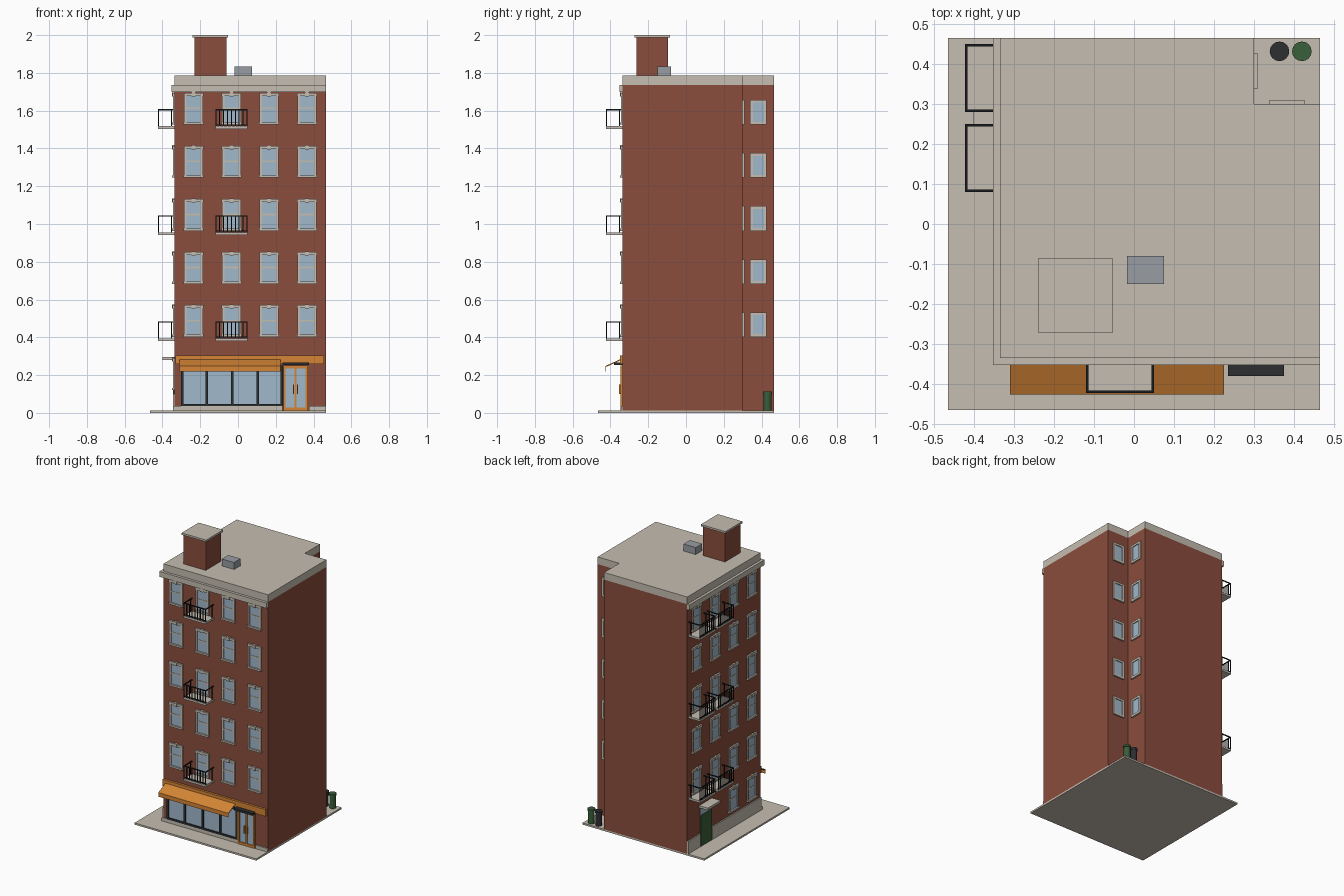
import bpy, bmesh, math
from mathutils import Vector, Matrix

if "Cube" in bpy.data.objects:
    bpy.data.objects.remove(bpy.data.objects["Cube"])


def material(name, r, g, b):
    m = bpy.data.materials.new(name)
    lin = [((c / 255 + 0.055) / 1.055) ** 2.4 for c in (r, g, b)]
    m.diffuse_color = (*lin, 1)
    m.use_nodes = True
    m.node_tree.nodes["Principled BSDF"].inputs["Base Color"].default_value = m.diffuse_color
    return m


BRICK = material("brick_red", 138, 77, 61)
STONE = material("pale_stone", 197, 189, 177)
GLASS = material("pale_blue_glass", 160, 184, 203)
ORANGE = material("shop_orange", 213, 133, 54)
DARK = material("dark_frame", 44, 46, 48)
BLACK = material("railing_black", 26, 27, 30)
GREEN = material("dark_green", 58, 94, 58)
METAL = material("grey_metal", 152, 157, 163)

G = 0.012          # pavement top
W = 0.335          # street walls sit at -W
B = 0.465          # rear walls
N = 0.30           # rear corner notch
STEP = 0.281       # storey height
SILL = 0.402       # first upper sill
COLS = (-0.235, -0.035, 0.165, 0.365)


def finish(name, bm, mat):
    bmesh.ops.recalc_face_normals(bm, faces=bm.faces)
    me = bpy.data.meshes.new(name)
    bm.to_mesh(me)
    bm.free()
    me.materials.append(mat)
    ob = bpy.data.objects.new(name, me)
    bpy.context.collection.objects.link(ob)
    return ob


def boxes(name, mat, items):
    """Each item is (x0, x1, y0, y1, z0, z1)."""
    bm = bmesh.new()
    for x0, x1, y0, y1, z0, z1 in items:
        size = Matrix.Diagonal((abs(x1 - x0), abs(y1 - y0), z1 - z0, 1))
        centre = Vector(((x0 + x1) / 2, (y0 + y1) / 2, (z0 + z1) / 2))
        bmesh.ops.create_cube(bm, size=1, matrix=Matrix.Translation(centre) @ size)
    return finish(name, bm, mat)


def prism(name, mat, outline, z0, z1):
    bm = bmesh.new()
    face = bm.faces.new([bm.verts.new((x, y, z0)) for x, y in outline])
    top = bmesh.ops.extrude_face_region(bm, geom=[face])["geom"]
    bmesh.ops.translate(bm, vec=(0, 0, z1 - z0),
                        verts=[v for v in top if isinstance(v, bmesh.types.BMVert)])
    return finish(name, bm, mat)


def on_wall(side, u0, u1, o0, o1, z0, z1):
    """Box on a wall: u runs along the wall, o is distance out of it."""
    if side == "front":
        return (u0, u1, -W - o1, -W - o0, z0, z1)
    if side == "left":
        return (-W - o1, -W - o0, u0, u1, z0, z1)
    if side == "notch_back":
        return (u0, u1, N + o0, N + o1, z0, z1)
    return (N + o0, N + o1, u0, u1, z0, z1)


# Pavement, brick body and roof band with the rear corner cut away
boxes("pavement", STONE, [(-B, B, -B, B, 0, G)])
plan = [(-W, -W), (B, -W), (B, N), (N, N), (N, B), (-W, B)]
prism("brick_body", BRICK, plan, G, 1.735)
prism("roof_parapet", STONE, plan, 1.735, 1.785)

# Cornice and plinth on the two street walls
L = 0.018
prism("cornice", STONE, [(-W - L, -W - L), (B, -W - L), (B, -W), (-W, -W),
                         (-W, B), (-W - L, B)], 1.698, 1.735)
boxes("plinth", STONE, [on_wall("front", -W - 0.008, 0.235, 0, 0.008, G, 0.036),
                        on_wall("front", 0.375, B, 0, 0.008, G, 0.036),
                        on_wall("left", -W, 0.2, 0, 0.008, G, 0.1),
                        on_wall("left", 0.33, B, 0, 0.008, G, 0.1)])


# Sash windows with lintel, keystone and sill
def street_windows(side, spots):
    frames, panes = [], []
    for u, z in spots:
        def add(a, b, out, z0, z1):
            frames.append(on_wall(side, u + a, u + b, 0, out, z + z0, z + z1))
        add(-0.05, -0.037, 0.008, 0.01, 0.155)
        add(0.037, 0.05, 0.008, 0.01, 0.155)
        add(-0.037, 0.037, 0.005, 0.082, 0.091)
        add(-0.053, 0.053, 0.014, 0, 0.012)
        add(-0.052, 0.052, 0.011, 0.152, 0.168)
        add(-0.011, 0.011, 0.015, 0.150, 0.172)
        panes.append(on_wall(side, u - 0.038, u + 0.038, 0, 0.003, z + 0.01, z + 0.154))
    boxes(side + "_window_frames", STONE, frames)
    boxes(side + "_window_glass", GLASS, panes)


upper = [(u, SILL + STEP * i) for u in COLS for i in range(5)]
street_windows("front", upper)
street_windows("left", upper + [(u, SILL - STEP) for u in COLS[:2]])

# Plain windows in the rear notch
for side in ("notch_back", "notch_right"):
    frames, panes = [], []
    for i in range(5):
        z, c = SILL + STEP * i, 0.383
        for a, b, z0, z1 in ((-0.044, -0.029, 0, 0.13), (0.029, 0.044, 0, 0.13),
                             (-0.03, 0.03, 0, 0.015), (-0.03, 0.03, 0.116, 0.13)):
            frames.append(on_wall(side, c + a, c + b, 0, 0.01, z + z0, z + z1))
        panes.append(on_wall(side, c - 0.03, c + 0.03, 0, 0.004, z + 0.014, z + 0.117))
    boxes(side + "_window_frames", STONE, frames)
    boxes(side + "_window_glass", GLASS, panes)

# Balconies on alternate storeys
slabs, rails = [], []
for side, u in (("front", COLS[1]), ("left", COLS[2]), ("left", COLS[3])):
    for i in (0, 2, 4):
        z = SILL + STEP * i - 0.022
        a, b, d, t = u - 0.085, u + 0.085, 0.088, 0.006
        slabs.append(on_wall(side, a, b, 0, d, z, z + 0.014))
        for z0 in (z + 0.018, z + 0.098):
            rails.append(on_wall(side, a, b, d - t, d, z0, z0 + 0.006))
        for e in (a, b - t):
            rails.append(on_wall(side, e, e + t, 0, d, z + 0.098, z + 0.104))
            rails.append(on_wall(side, e, e + t, 0.014, 0.019, z + 0.014, z + 0.1))
        for k in range(9):
            p = a + (b - a - 0.005) * k / 8
            rails.append(on_wall(side, p, p + 0.005, d - 0.005, d, z + 0.014, z + 0.1))
boxes("balcony_slabs", STONE, slabs)
boxes("balcony_railings", BLACK, rails)

# Shop front: glazing, dark mullions and fascia
boxes("shop_glass", GLASS, [on_wall("front", -0.295, 0.235, 0, 0.004, 0.04, 0.24)])
bars = [on_wall("front", x - 0.007, x + 0.007, 0, 0.012, 0.036, 0.25)
        for x in (-0.296, -0.165, -0.03, 0.105, 0.232)]
bars += [on_wall("front", -0.3, 0.238, 0, 0.012, z, z + 0.012) for z in (0.036, 0.24)]
boxes("shop_mullions", DARK, bars)
boxes("shop_fascia", ORANGE, [on_wall("front", -0.33, 0.455, 0, 0.015, 0.258, 0.305)])

# Sloping awning with a hanging valance
bm = bmesh.new()
profile = [(-W, 0.290), (-0.427, 0.248), (-0.427, 0.220),
           (-0.423, 0.220), (-0.423, 0.243), (-W, 0.284)]
face = bm.faces.new([bm.verts.new((-0.31, y, z)) for y, z in profile])
ext = bmesh.ops.extrude_face_region(bm, geom=[face])["geom"]
bmesh.ops.translate(bm, vec=(0.535, 0, 0),
                    verts=[v for v in ext if isinstance(v, bmesh.types.BMVert)])
finish("awning", bm, ORANGE)

# Double shop door with handles and a small dark canopy
frame = [on_wall("front", x0, x1, 0, 0.012, G, 0.25)
         for x0, x1 in ((0.24, 0.252), (0.299, 0.311), (0.358, 0.370))]
frame += [on_wall("front", 0.24, 0.37, 0, 0.012, z0, z1)
          for z0, z1 in ((G, 0.028), (0.236, 0.252))]
frame += [on_wall("front", x, x + 0.005, 0.008, 0.02, 0.1, 0.15) for x in (0.292, 0.313)]
boxes("shop_door_frame", ORANGE, frame)
boxes("shop_door_glass", GLASS, [on_wall("front", 0.25, 0.36, 0, 0.005, 0.02, 0.24)])
boxes("shop_door_canopy", DARK, [on_wall("front", 0.235, 0.375, 0, 0.045, 0.253, 0.268)])

# Residents' entrance on the left wall
boxes("side_door", GREEN, [on_wall("left", 0.205, 0.325, 0, 0.008, G, 0.225)])
boxes("side_door_transom", GLASS, [on_wall("left", 0.205, 0.325, 0, 0.005, 0.225, 0.275)])
boxes("side_door_canopy", STONE, [on_wall("left", 0.195, 0.335, 0, 0.066, 0.28, 0.295)])

# Roof hut and ventilation box
boxes("roof_hut", BRICK, [(-0.231, -0.062, -0.263, -0.095, 1.785, 1.987)])
boxes("roof_hut_cap", STONE, [(-0.24, -0.053, -0.272, -0.086, 1.987, 2.0)])
boxes("roof_vent", METAL, [(-0.018, 0.075, -0.15, -0.08, 1.785, 1.833)])

# Rubbish bins in the notch
for name, x, mat in (("green_bin", 0.42, GREEN), ("dark_bin", 0.364, DARK)):
    bm = bmesh.new()
    for r, z0, z1 in ((0.021, G, 0.098), (0.0245, 0.098, 0.112)):
        bmesh.ops.create_cone(bm, cap_ends=True, segments=16, radius1=r, radius2=r,
                              depth=z1 - z0,
                              matrix=Matrix.Translation((x, 0.432, (z0 + z1) / 2)))
    finish(name, bm, mat)
